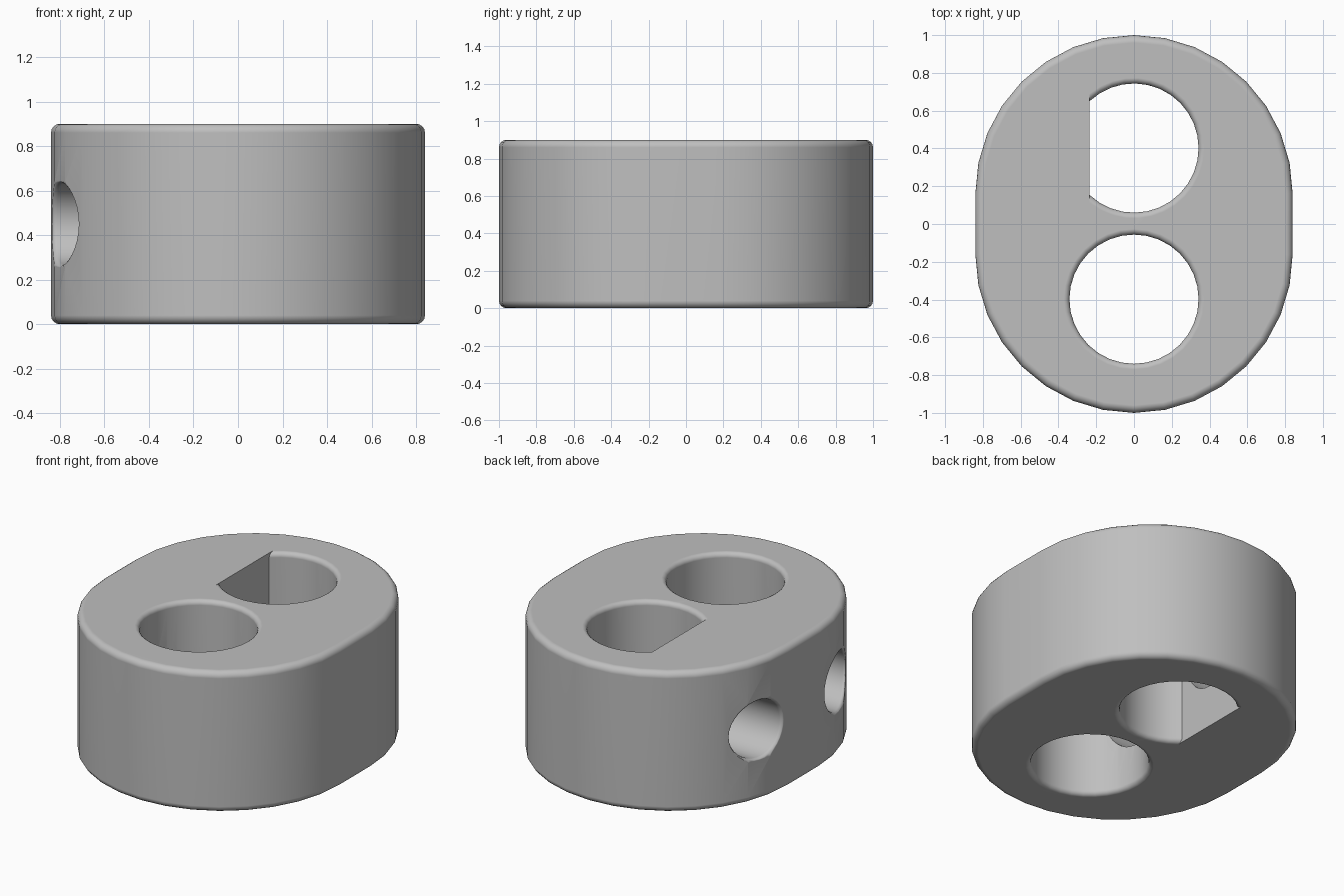
import bpy, bmesh, math

if "Cube" in bpy.data.objects:
    bpy.data.objects.remove(bpy.data.objects["Cube"])

R_OUT, SHIFT, H = 0.84, 0.16, 0.9      # obround outline and height
HOLE_Y, HOLE_R, FLAT_X = 0.402, 0.342, -0.235
STEPS = 4

grey = bpy.data.materials.new("plain grey")
grey.diffuse_color = (0.52, 0.52, 0.52, 1)
grey.use_nodes = True
grey.node_tree.nodes["Principled BSDF"].inputs["Base Color"].default_value = grey.diffuse_color


def loft(name, rings):
    """Closed solid through a list of equally long rings of points."""
    bm = bmesh.new()
    vs = [[bm.verts.new(p) for p in ring] for ring in rings]
    n = len(vs[0])
    for a, b in zip(vs, vs[1:]):
        for i in range(n):
            j = (i + 1) % n
            bm.faces.new((a[i], a[j], b[j], b[i]))
    bm.faces.new(vs[0][::-1])
    bm.faces.new(vs[-1])
    bmesh.ops.recalc_face_normals(bm, faces=bm.faces)
    me = bpy.data.meshes.new(name)
    bm.to_mesh(me)
    bm.free()
    me.materials.append(grey)
    ob = bpy.data.objects.new(name, me)
    bpy.context.collection.objects.link(ob)
    return ob


def quarter(b):
    """(outward, depth) pairs of a rounded rim, from the surface inwards."""
    angs = [math.pi / 2 * k / STEPS for k in range(STEPS, -1, -1)]
    return [(b * (1 - math.cos(a)), b * (1 - math.sin(a))) for a in angs]


def outline(r, z):
    pts = []
    for start, cy in ((0, SHIFT), (math.pi, -SHIFT)):
        for k in range(17):
            a = start + math.pi * k / 16
            pts.append((r * math.cos(a), cy + r * math.sin(a), z))
    return pts


def bore_ring(r, cy, z, flat):
    if flat is None:
        angs = [2 * math.pi * k / 32 for k in range(32)]
    else:
        lim = math.acos(flat / r)
        angs = [-lim + 2 * lim * k / 24 for k in range(25)]
    return [(r * math.cos(a), cy + r * math.sin(a), z) for a in angs]


def bore(name, cy, flat):
    """Vertical through hole with rounded rims at both ends."""
    prof = quarter(0.03)
    rows = [(HOLE_R + 0.03, -0.1)] + [(HOLE_R + o, d) for o, d in prof]
    rows += [(r, H - z) for r, z in reversed(rows)]
    return loft(name, [bore_ring(r, cy, z, flat) for r, z in rows])


def wall_x(y):
    t = max(abs(y) - SHIFT, 0)
    return -math.sqrt(R_OUT ** 2 - t * t)


def side_bore(name, cy):
    """Screw hole from the left wall into a bore, rim follows the wall."""
    r0, b = 0.183, 0.025

    def ring(r, depth=None, x=None):
        pts = []
        for k in range(32):
            a = 2 * math.pi * k / 32
            y = cy + r * math.cos(a)
            px = wall_x(y) + depth if x is None else x
            pts.append((px, y, H / 2 + r * math.sin(a)))
        return pts

    rings = [ring(r0 + b, x=-1.0)]
    rings += [ring(r0 + o, depth=d) for o, d in quarter(b)]
    rings.append(ring(r0, x=-0.1))
    return loft(name, rings)


# Rounded obround body
edge = 0.04
low = [(R_OUT - edge + edge * math.sin(math.pi / 2 * k / STEPS),
        edge - edge * math.cos(math.pi / 2 * k / STEPS)) for k in range(STEPS + 1)]
rows = low + [(r, H - z) for r, z in reversed(low)]
body = loft("clamp_body", [outline(r, z) for r, z in rows])

# Round bore, D-shaped bore and two side screw holes
cutters = [bore("round_bore_cutter", -HOLE_Y + 0.004, None),
           bore("d_bore_cutter", HOLE_Y, FLAT_X),
           side_bore("front_screw_cutter", -0.4),
           side_bore("back_screw_cutter", 0.4)]
bpy.context.view_layer.objects.active = body
for c in cutters:
    m = body.modifiers.new("cut", 'BOOLEAN')
    m.operation, m.solver, m.object = 'DIFFERENCE', 'EXACT', c
    bpy.ops.object.modifier_apply(modifier=m.name)
    bpy.data.objects.remove(c)

# Smooth shading with crisp D corners
bpy.ops.object.select_all(action='DESELECT')
body.select_set(True)
bpy.ops.object.shade_smooth_by_angle(angle=math.radians(35))
w = body.modifiers.new("weighted normals", 'WEIGHTED_NORMAL')
w.keep_sharp = True
